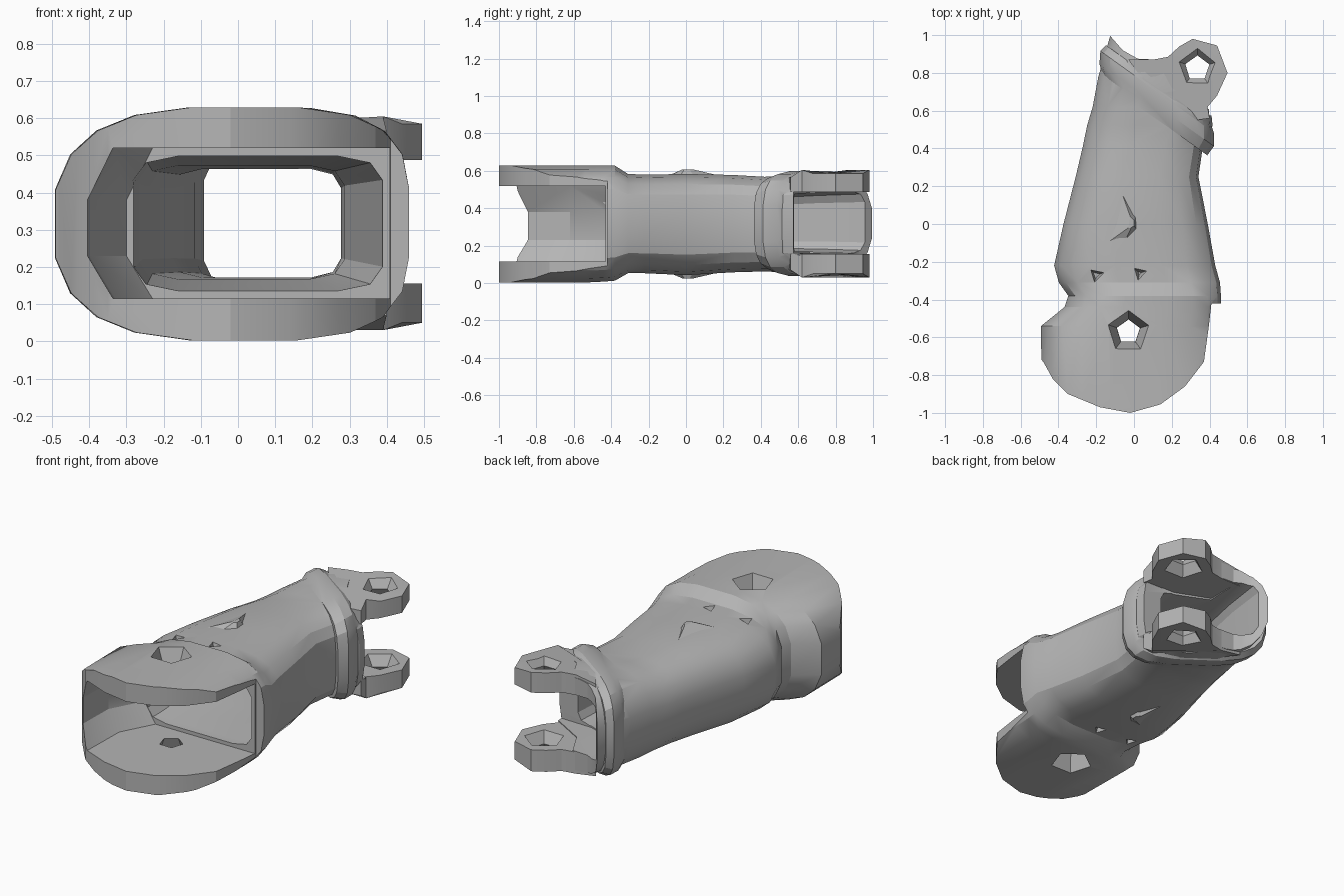
import bpy, bmesh, math

old = bpy.data.objects.get("Cube")
if old:
    bpy.data.objects.remove(old)

grey = bpy.data.materials.new("plain_grey")
grey.use_nodes = True
grey.diffuse_color = (0.46, 0.46, 0.46, 1)
grey.node_tree.nodes["Principled BSDF"].inputs["Base Color"].default_value = (0.46, 0.46, 0.46, 1)


def skin(name, rings):
    """Closed solid through a list of equal-length point rings."""
    bm = bmesh.new()
    loops = [[bm.verts.new(p) for p in ring] for ring in rings]
    n = len(loops[0])
    for a, b in zip(loops, loops[1:]):
        for i in range(n):
            bm.faces.new((a[i], a[(i + 1) % n], b[(i + 1) % n], b[i]))
    bm.faces.new(loops[0])
    bm.faces.new(loops[-1])
    bmesh.ops.recalc_face_normals(bm, faces=bm.faces)
    mesh = bpy.data.meshes.new(name)
    bm.to_mesh(mesh)
    bm.free()
    mesh.materials.append(grey)
    obj = bpy.data.objects.new(name, mesh)
    bpy.context.collection.objects.link(obj)
    return obj


def loft(name, sections, power, sides, lean=0.0, shear=0.0):
    """Rounded-box tube; each section is y, x low, x high, z low, z high."""
    def bend(v):
        return math.copysign(abs(v) ** (2 / power), v)
    rings = []
    for y, x0, x1, z0, z1 in sections:
        ring = []
        for i in range(sides):
            a = (i + 0.5) * math.tau / sides
            u, w = bend(math.cos(a)), bend(math.sin(a))
            dx = (x1 - x0) / 2 * u
            ring.append(((x0 + x1) / 2 + dx + lean * abs(w), y + shear * dx,
                         (z0 + z1) / 2 + (z1 - z0) / 2 * w))
        rings.append(ring)
    return skin(name, rings)


def prism(name, outline, z0, z1):
    return skin(name, [[(x, y, z) for x, y in outline] for z in (z0, z1)])


def cone(x, y, z0, r0, z1, r1, sides=5):
    return skin("cutter", [[(x + r * math.cos(i * math.tau / sides + 0.3),
                             y + r * math.sin(i * math.tau / sides + 0.3), z)
                            for i in range(sides)] for z, r in ((z0, r0), (z1, r1))])


def combine(obj, tool, operation="DIFFERENCE"):
    tool.hide_render = True
    mod = obj.modifiers.new("cut", "BOOLEAN")
    mod.object, mod.operation, mod.solver = tool, operation, "EXACT"
    bpy.context.view_layer.objects.active = obj
    bpy.ops.object.modifier_apply(modifier=mod.name)
    bpy.data.objects.remove(tool)


def finish(obj):
    bpy.ops.object.select_all(action="DESELECT")
    obj.select_set(True)
    bpy.context.view_layer.objects.active = obj
    bpy.ops.object.shade_smooth_by_angle(angle=math.radians(25))


# Outer shell: broad front clevis, notched collar, tapering sleeve
shell = loft("hollow_sleeve", [
    (-1.02, -0.50, 0.48, 0.0, 0.632), (-0.54, -0.505, 0.465, 0.0, 0.632),
    (-0.44, -0.38, 0.455, 0.005, 0.63), (-0.38, -0.36, 0.455, 0.01, 0.63),
    (-0.31, -0.41, 0.45, 0.05, 0.585), (-0.22, -0.435, 0.425, 0.05, 0.582),
    (0.0, -0.385, 0.385, 0.04, 0.585), (0.25, -0.32, 0.335, 0.055, 0.58),
    (0.42, -0.28, 0.36, 0.06, 0.57), (0.52, -0.26, 0.41, 0.055, 0.575),
    (0.62, -0.23, 0.40, 0.04, 0.59), (0.78, -0.20, 0.42, 0.04, 0.595),
    (1.02, -0.13, 0.45, 0.06, 0.58)], 3, 20, lean=0.03)

# Raised rear collar running diagonally around the sleeve
combine(shell, loft("collar", [
    (0.56, -0.16, 0.39, 0.06, 0.575), (0.63, -0.185, 0.425, 0.035, 0.60),
    (0.70, -0.18, 0.425, 0.035, 0.60), (0.75, -0.15, 0.40, 0.06, 0.575)],
    3.5, 20, shear=-0.72), "UNION")

# Plan silhouette: rounded nose and scooped rear edge
combine(shell, prism("cutter", [
    (-0.02, -1), (0.14, -0.955), (0.27, -0.86), (0.37, -0.73), (0.395, -0.55),
    (0.41, -0.42), (0.6, -0.42), (0.6, 0.58), (0.39, 0.61), (0.2, 0.72), (0.12, 0.87),
    (0.02, 0.875), (-0.06, 0.92), (-0.13, 1), (-0.6, 1), (-0.6, -0.6),
    (-0.48, -0.73), (-0.43, -0.82), (-0.35, -0.9), (-0.18, -0.97)], -0.2, 0.9), "INTERSECT")

# Front clevis slot with a chamfered inner wall, open towards the left side
combine(shell, skin("cutter", [
    [(wall, y, 0.38), (wall + 0.07, y, 0.52), (0.7, y, 0.52),
     (0.7, y, 0.115), (wall + 0.07, y, 0.115), (wall, y, 0.23)]
    for y, wall in ((-1.1, -0.41), (-0.62, -0.40), (-0.43, -0.30))]))

# Through tunnel
combine(shell, loft("cutter", [
    (-0.6, -0.30, 0.40, 0.13, 0.50), (-0.38, -0.28, 0.39, 0.135, 0.50),
    (-0.1, -0.26, 0.29, 0.165, 0.475), (0.35, -0.18, 0.28, 0.17, 0.465),
    (0.7, -0.12, 0.30, 0.165, 0.485), (1.1, -0.08, 0.40, 0.15, 0.50)], 6, 12))

# Rear side opening between the lugs
combine(shell, prism("cutter", [(0.0, 0.66), (0.2, 0.58), (0.6, 0.57), (0.6, 1.1),
                                (0.0, 1.1)], 0.16, 0.49))

# Pin holes and small surface pits, mirrored top to bottom
for side in (1, -1):
    def level(z):
        return 0.316 + side * z
    combine(shell, cone(-0.03, -0.57, level(0.33), 0.12, level(0.18), 0.055))
    combine(shell, cone(0.03, -0.26, level(0.30), 0.06, level(0.22), 0.01, 3))
    combine(shell, cone(-0.2, -0.27, level(0.30), 0.06, level(0.20), 0.02, 3))
finish(shell)

# Rear lugs with roots spreading behind the collar
lug_outline = [
    (-0.03, 0.87), (0.08, 0.72), (0.33, 0.55), (0.40, 0.56), (0.39, 0.62),
    (0.44, 0.68), (0.495, 0.80), (0.44, 0.945), (0.31, 0.98), (0.24, 0.94),
    (0.18, 0.885), (0.1, 0.87)]
for name, root, tip in (("upper_rear_lug", 0.487, 0.605), ("lower_rear_lug", 0.155, 0.03)):
    lug = prism(name, lug_outline, root, tip)
    for v in lug.data.vertices:
        # outer face falls away towards the edges
        if abs(v.co.z - tip) < 0.001:
            drop = 0.02 if v.co.x > 0.43 or v.co.x < 0.09 else 0.0
            drop += 0.04 if v.co.y < 0.6 else 0.0
            v.co.z += drop if tip < root else -drop
    middle = (root + tip) / 2
    for face in (tip, root):
        combine(lug, cone(0.335, 0.825, face + (face - middle) * 0.4, 0.125,
                          middle - (face - middle) * 0.05, 0.065))
    finish(lug)

# Low angular ridges on the upper and lower skins
for name, base, peak in (("upper_ridge", 0.54, 0.607), ("lower_ridge", 0.09, 0.025)):
    skin(name, [
        [(x, y, base) for x, y in ((-0.24, -0.17), (-0.08, -0.16), (0.03, -0.05),
                                   (0.02, 0.06), (-0.12, 0.32))],
        [(x, y, peak) for x, y in ((-0.03, -0.02), (-0.015, -0.02), (0.0, -0.01),
                                   (0.0, 0.02), (-0.02, 0.04))]])
